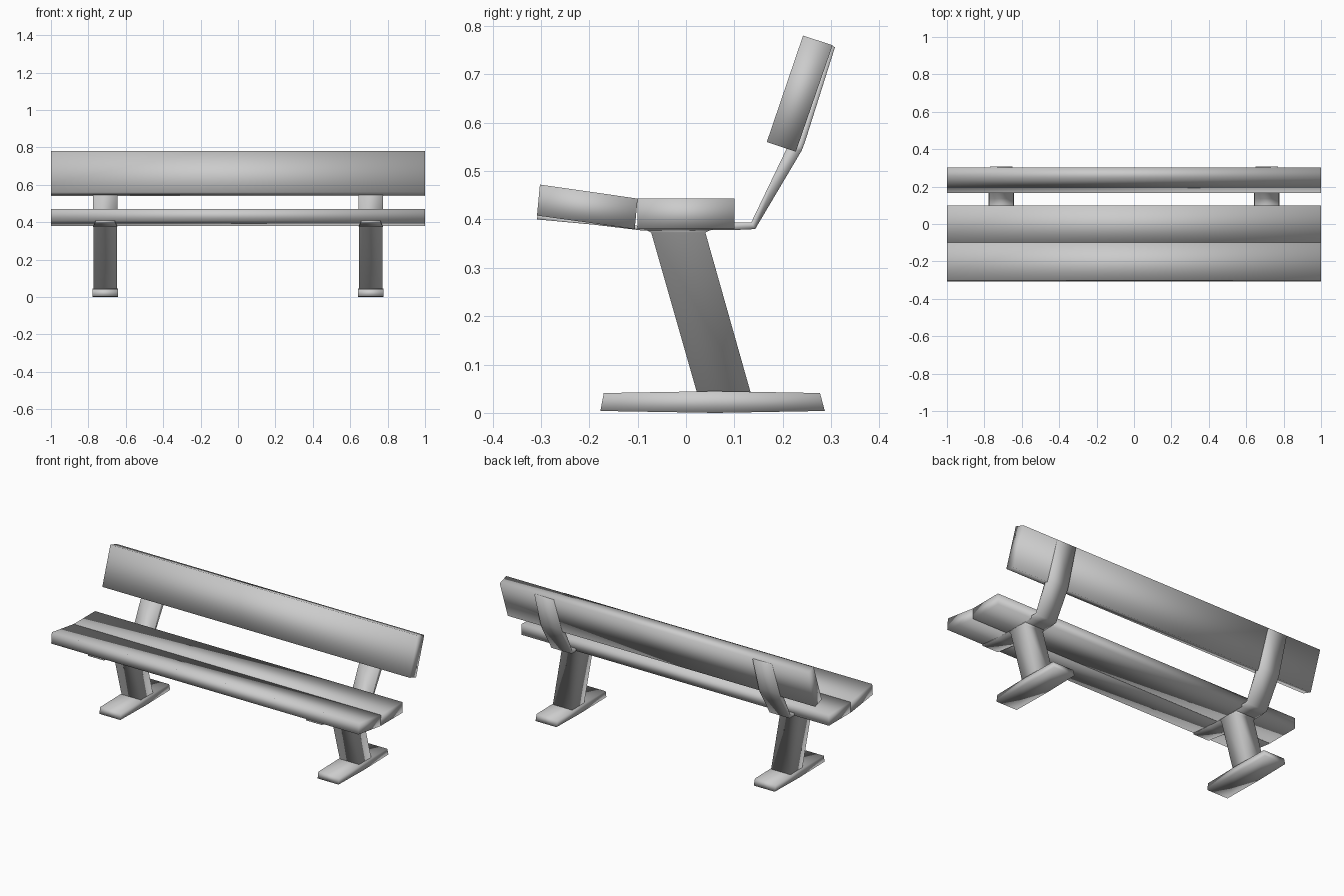
import bpy, bmesh


def loft(name, pairs, halves, x=0.0):
    """Skin a bar whose side profile is a chain of (lower, upper) y-z points;
    halves gives the half width along x at each station."""
    bm = bmesh.new()
    rings = []
    for (lo, hi), h in zip(pairs, halves):
        rings.append([bm.verts.new((sx * h, p[0], p[1]))
                      for sx, p in ((-1, lo), (1, lo), (1, hi), (-1, hi))])
    for a, b in zip(rings, rings[1:]):
        for i in range(4):
            j = (i + 1) % 4
            bm.faces.new((a[i], a[j], b[j], b[i]))
    bm.faces.new(rings[0])
    bm.faces.new(rings[-1])
    bmesh.ops.recalc_face_normals(bm, faces=bm.faces)
    mesh = bpy.data.meshes.new(name)
    bm.to_mesh(mesh)
    bm.free()
    mesh.shade_smooth()
    ob = bpy.data.objects.new(name, mesh)
    ob.location.x = x
    bpy.context.collection.objects.link(ob)
    return ob


# Planks: tilted front seat, flat rear seat, reclined backrest
loft("seat_plank_front", [((-0.308, 0.408), (-0.302, 0.472)),
                          ((-0.106, 0.38), (-0.10, 0.443))], [1, 1])
loft("seat_plank_rear", [((-0.10, 0.38), (-0.10, 0.443)),
                         ((0.10, 0.38), (0.10, 0.443))], [1, 1])
loft("backrest_plank", [((0.227, 0.54), (0.167, 0.56)),
                        ((0.303, 0.76), (0.242, 0.78))], [1, 1])

for side, x in (("left", -0.71), ("right", 0.71)):
    # Foot bar
    loft("foot_" + side, [((-0.177, 0.004), (-0.17, 0.041)),
                          ((0.06, 0.0), (0.06, 0.045)),
                          ((0.287, 0.004), (0.277, 0.041))],
         [0.068] * 3, x)
    # Leaning leg with a small flare under the seat
    loft("leg_" + side, [((0.137, 0.03), (0.026, 0.03)),
                         ((0.04, 0.373), (-0.072, 0.373)),
                         ((0.06, 0.382), (-0.09, 0.382))],
         [0.063, 0.063, 0.066], x)
    # Bent strap running under the seat and up behind the backrest
    loft("strap_" + side, [((-0.308, 0.400), (-0.307, 0.409)),
                           ((-0.19, 0.389), (-0.19, 0.394)),
                           ((-0.09, 0.377), (-0.09, 0.386)),
                           ((0.10, 0.378), (0.10, 0.394)),
                           ((0.143, 0.38), (0.135, 0.394)),
                           ((0.239, 0.542), (0.208, 0.546)),
                           ((0.246, 0.56), (0.232, 0.56)),
                           ((0.308, 0.756), (0.298, 0.76))],
         [0.052, 0.058, 0.065, 0.065, 0.065, 0.065, 0.064, 0.061], x)
